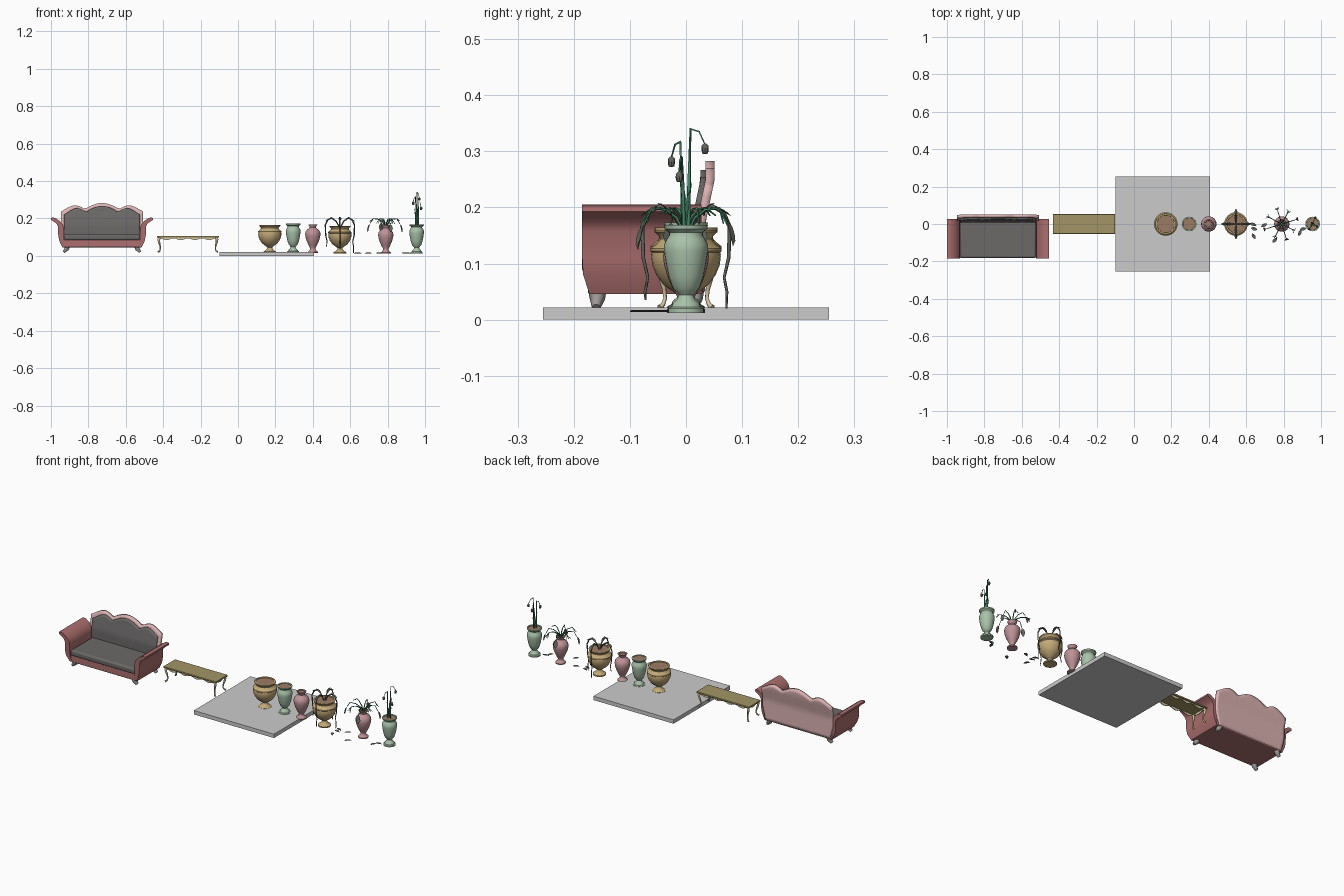
import bpy, bmesh, math, random
from mathutils import Vector

if "Cube" in bpy.data.objects:
    bpy.data.objects.remove(bpy.data.objects["Cube"])
random.seed(4)

def mat(name, r, g, b):
    m = bpy.data.materials.new(name)
    m.diffuse_color = (r, g, b, 1)
    m.use_nodes = True
    m.node_tree.nodes["Principled BSDF"].inputs["Base Color"].default_value = m.diffuse_color
    return m

RED, PINK = mat("red", .42, .16, .16), mat("pink", .72, .45, .45)
DARK, FOOT = mat("charcoal", .15, .14, .14), mat("foot_grey", .35, .32, .32)
OLIVE, CREAM = mat("olive", .36, .30, .13), mat("cream", .68, .57, .36)
GOLD, GREEN, MAUVE = mat("gold", .55, .40, .19), mat("sage", .40, .54, .40), mat("mauve", .52, .29, .31)
SOIL, STEM, LEAF = mat("soil", .33, .20, .13), mat("stem", .06, .25, .14), mat("withered", .12, .13, .11)

def mesh(name, verts, faces, m, smooth=None):
    me = bpy.data.meshes.new(name)
    me.from_pydata(verts, [], faces)
    bm = bmesh.new(); bm.from_mesh(me)
    bmesh.ops.recalc_face_normals(bm, faces=bm.faces)
    bm.to_mesh(me); bm.free()
    ob = bpy.data.objects.new(name, me)
    bpy.context.collection.objects.link(ob)
    if m: me.materials.append(m)
    if smooth:
        bpy.ops.object.select_all(action='DESELECT')
        ob.select_set(True); bpy.context.view_layer.objects.active = ob
        bpy.ops.object.shade_smooth_by_angle(angle=math.radians(smooth))
    return ob

def prism(name, pts, y0, y1, m, front=lambda z: 0, turn=False):
    """Extrude an (x, z) outline along y (or along x if turn)."""
    n = len(pts)
    v = [(x, y0 + front(z), z) for x, z in pts] + [(x, y1, z) for x, z in pts]
    if turn: v = [(y, x, z) for x, y, z in v]
    f = [tuple(range(n)), tuple(range(n, 2 * n))]
    f += [(i, (i + 1) % n, (i + 1) % n + n, i + n) for i in range(n)]
    return mesh(name, v, f, m, 35)

def box(name, x0, x1, y0, y1, z0, z1, m, bevel=0):
    ob = prism(name, [(x0, z0), (x1, z0), (x1, z1), (x0, z1)], y0, y1, m)
    if bevel:
        b = ob.modifiers.new("bevel", 'BEVEL'); b.width = bevel; b.segments = 3
    return ob

def tube(name, pts, r, m, radii=None, res=0):
    cu = bpy.data.curves.new(name, 'CURVE')
    cu.dimensions = '3D'; cu.bevel_depth = r; cu.bevel_resolution = res; cu.use_fill_caps = True
    sp = cu.splines.new('POLY'); sp.points.add(len(pts) - 1)
    for i, p in enumerate(pts):
        sp.points[i].co = (*p, 1)
        sp.points[i].radius = radii[i] if radii else 1
    cu.materials.append(m)
    ob = bpy.data.objects.new(name, cu)
    bpy.context.collection.objects.link(ob)

def lathe(name, prof, x, z, m, n=24, y=0):
    v = [(x + r * math.cos(2 * math.pi * j / n), y + r * math.sin(2 * math.pi * j / n), z + h)
         for r, h in prof for j in range(n)]
    f = [(i * n + j, i * n + (j + 1) % n, (i + 1) * n + (j + 1) % n, (i + 1) * n + j)
         for i in range(len(prof) - 1) for j in range(n)]
    f += [tuple(range(n)), tuple(range((len(prof) - 1) * n, len(prof) * n))]
    return mesh(name, v, f, m, 40)

def leaf(name, base, direction, side, length, width, m=LEAF):
    """Pointed leaf folded along its midrib."""
    b, d, s = Vector(base), Vector(direction).normalized(), Vector(side).normalized()
    up = d.cross(s) * width * .2
    v = [b]
    for t, w in ((.25, .38), (.55, .5), (.8, .28)):
        c = b + d * length * t
        v += [c - s * width * w + up, c, c + s * width * w + up]
    v.append(b + d * length)
    f = [(0, 2, 1), (0, 3, 2), (7, 8, 10), (8, 9, 10)]
    for i in (1, 4):
        f += [(i, i + 1, i + 4, i + 3), (i + 1, i + 2, i + 5, i + 4)]
    mesh(name, v, f, m, 60)

# Floor slab
box("floor_slab", -.1, .405, -.255, .255, 0, .022, None)

# Sofa
CX = -.727
box("sofa_base", CX - .212, CX + .212, -.175, .03, .046, .088, RED, .004)
box("seat_cushion", CX - .203, CX + .203, -.182, .022, .084, .117, DARK, .010)
ARM = [(.200, .046), (.203, .09), (.205, .15), (.211, .170), (.228, .188), (.250, .203), (.262, .205),
       (.272, .203), (.273, .193), (.262, .186), (.244, .174), (.235, .158), (.234, .11), (.228, .08), (.212, .046)]
for s in (-1, 1):
    prism("sofa_arm", [(CX + s * x, z) for x, z in ARM], -.185, .028, RED,
          lambda z: max(0, .085 - z) * .33)
    for y in (-.158, .016):
        tube("sofa_foot", [(CX + s * .186, y, .05), (CX + s * .19, y, .036), (CX + s * .204, y - .002, .022)],
             .016, FOOT, [1, .85, .5], 1)

def crest(u):
    u = abs(u)
    if u < .42: return .25 + .033 * math.cos(math.pi / 2 * u / .42)
    return .25 + .02 * math.sin(math.pi * (u - .42) / .58 / .8)

def back_panel(name, half, z0, drop, dy, thick, m):
    cols, rows, v = 36, 12, []
    for r in range(rows + 1):
        for c in range(cols + 1):
            u, t = 2 * c / cols - 1, r / rows
            z = z0 + (crest(u) - drop - z0) * t
            lean = .034 + .017 * min(1, max(0, (z - .17) / .08))
            taper = 1 - .1 * max(0, (.12 - z) / .08)
            v.append((CX + u * half * taper, lean + dy, z))
    w = cols + 1
    f = [(r * w + c, r * w + c + 1, (r + 1) * w + c + 1, (r + 1) * w + c) for r in range(rows) for c in range(cols)]
    ob = mesh(name, v, f, m, 35)
    s = ob.modifiers.new("thickness", 'SOLIDIFY'); s.thickness = thick; s.offset = 0

back_panel("sofa_back", .22, .05, 0, -.008, .016, PINK)
back_panel("back_cushion", .203, .09, .016, -.018, .014, DARK)

# Table
TX = -.268
box("table_top", TX - .166, TX + .166, -.053, .053, .098, .107, OLIVE, .002)

def wavy(c, half, waves):
    low = [(c - half + 2 * half * i / 24, .089 + .005 * math.cos(2 * math.pi * waves * i / 24)) for i in range(25)]
    return low + [(c + half, .099), (c - half, .099)]

for s in (-1, 1):
    prism("long_apron", wavy(TX, .152, 4), s * .044 - .002, s * .044 + .002, CREAM)
    prism("end_apron", wavy(0, .042, 1), TX + s * .153 - .002, TX + s * .153 + .002, CREAM, turn=True)
    for q in (-1, 1):
        path = [(.150, .040, .099), (.156, .045, .088), (.154, .043, .073), (.149, .039, .055),
                (.147, .037, .038), (.151, .041, .027), (.158, .047, .021)]
        tube("table_leg", [(TX + s * a, q * b, z) for a, b, z in path], .0068, CREAM,
             [1.1, 1.1, .85, .6, .5, .6, .8], 1)

# Planters: the first three stand on the slab, the last three hold plants
URN = [(.034, 0), (.034, .007), (.027, .011), (.016, .020), (.013, .030), (.022, .037), (.040, .050), (.053, .068),
       (.060, .085), (.062, .100), (.061, .108), (.063, .110), (.063, .115), (.058, .119), (.050, .126), (.047, .132),
       (.049, .138), (.056, .144), (.056, .148), (.048, .148), (.047, .142)]
GOBLET = [(.032, 0), (.032, .008), (.026, .011), (.024, .017), (.016, .024), (.013, .032), (.017, .037), (.024, .045),
          (.031, .065), (.036, .09), (.039, .11), (.039, .122), (.034, .132), (.030, .138), (.030, .143), (.038, .150),
          (.039, .157), (.033, .157), (.032, .151)]
AMPHORA = [(.027, 0), (.027, .006), (.020, .011), (.014, .020), (.014, .026), (.022, .040), (.032, .062), (.039, .085),
           (.041, .100), (.039, .113), (.031, .124), (.020, .131), (.017, .136), (.018, .142), (.024, .149),
           (.025, .153), (.019, .153), (.017, .146)]
for x, z, prof, m, name in ((.17, .016, URN, GOLD, "urn"), (.295, .016, GOBLET, GREEN, "goblet_vase"),
                            (.4, .016, AMPHORA, MAUVE, "amphora"), (.545, .012, URN, GOLD, "urn"),
                            (.79, .012, AMPHORA, MAUVE, "amphora"), (.955, .012, GOBLET, GREEN, "goblet_vase")):
    lathe(name, prof, x, z, m)
    r, h = prof[-1]
    lathe(name + "_soil", [(r + .0005, h), (r, h + .003)], x, z, SOIL)

def radial(cx, a, pts):
    return [(cx + r * math.cos(a), r * math.sin(a), z) for r, z in pts]

# Drooping vines in the gold urn
for k, end in enumerate((.015, .020, .05, .035)):
    a = k * math.pi / 2
    p = radial(.545, a, [(.004, .155), (.020, .185), (.045, .203), (.066, .192), (.078, .165), (.076, .11),
                         (.068, .075), (.073, .05), (.072, end)])
    tube("vine", p, .0032, LEAF, [1, 1.2, 1.3, 1.3, 1.2, 1, .8, .8, .6])
    side = (-math.sin(a), math.cos(a), 0)
    for i in (1, 2):
        leaf("vine_leaf", p[i], Vector(p[i + 1]) - Vector(p[i]), side, .04, .016)

# Arching stems with hanging leaves in the mauve amphora
for k in range(8):
    a = .3 + k * math.pi / 4
    reach, tip = random.uniform(.85, 1.05), random.uniform(.168, .19)
    p = radial(.79, a, [(.003, .155), (.018, .182), (.042 * reach, .196), (.072 * reach, .199), (.088 * reach, tip)])
    tube("arching_stem", p, .0024, STEM, [1.2, 1.2, 1, .9, .7])
    side = (-math.sin(a), math.cos(a), 0)
    if k % 2 == 0:
        leaf("hanging_leaf", p[-1], (math.cos(a) * .25, math.sin(a) * .25, -1), side, .048, .024)
    else:
        for s in (-1, 1):
            tube("twig", [p[-2], Vector(p[-1]) + Vector(side) * s * .012], .0015, STEM)

# Fallen leaves
for x, y, a in ((.74, -.1, .8), (.885, -.03, .2), (.66, -.03, 2.9), (.62, .005, -.4), (.63, -.05, -1),
                (.68, -.015, .5), (.88, -.065, 1.2)):
    leaf("fallen_leaf", (x, y, .014), (math.cos(a), math.sin(a), 0), (-math.sin(a), math.cos(a), 0), .038, .018)

# Tall nodding flowers in the green vase: (base x, base y, lean x, lean y, height, nod x, nod y)
for bx, by, lx, ly, top, nx, ny in ((0, .004, .002, .008, .34, .012, .026), (-.006, -.006, -.006, -.010, .317, -.012, -.016),
                                    (.008, -.004, .012, -.008, .29, .012, -.004)):
    X = .955
    tip = Vector((X + lx + nx, ly + ny, top - .028))
    tube("flower_stem", [(X + bx, by, .16), (X + bx * 1.3, by * 1.3, .23), (X + lx, ly, top),
                         (X + lx + nx * .55, ly + ny * .6, top - .005), tip], .003, STEM, [1.3, 1.1, .8, .6, .5])
    lathe("bud", [(.002, 0), (.006, -.004), (.0065, -.011), (.005, -.018), (.001, -.019)],
          tip.x, tip.z + .002, LEAF, 8, tip.y)
for k in range(4):
    a = .6 + k * 1.6
    leaf("blade_leaf", (.955, 0, .162), (.16 * math.cos(a), .16 * math.sin(a), 1),
         (-math.sin(a), math.cos(a), 0), .07 + .015 * k, .010, STEM)
